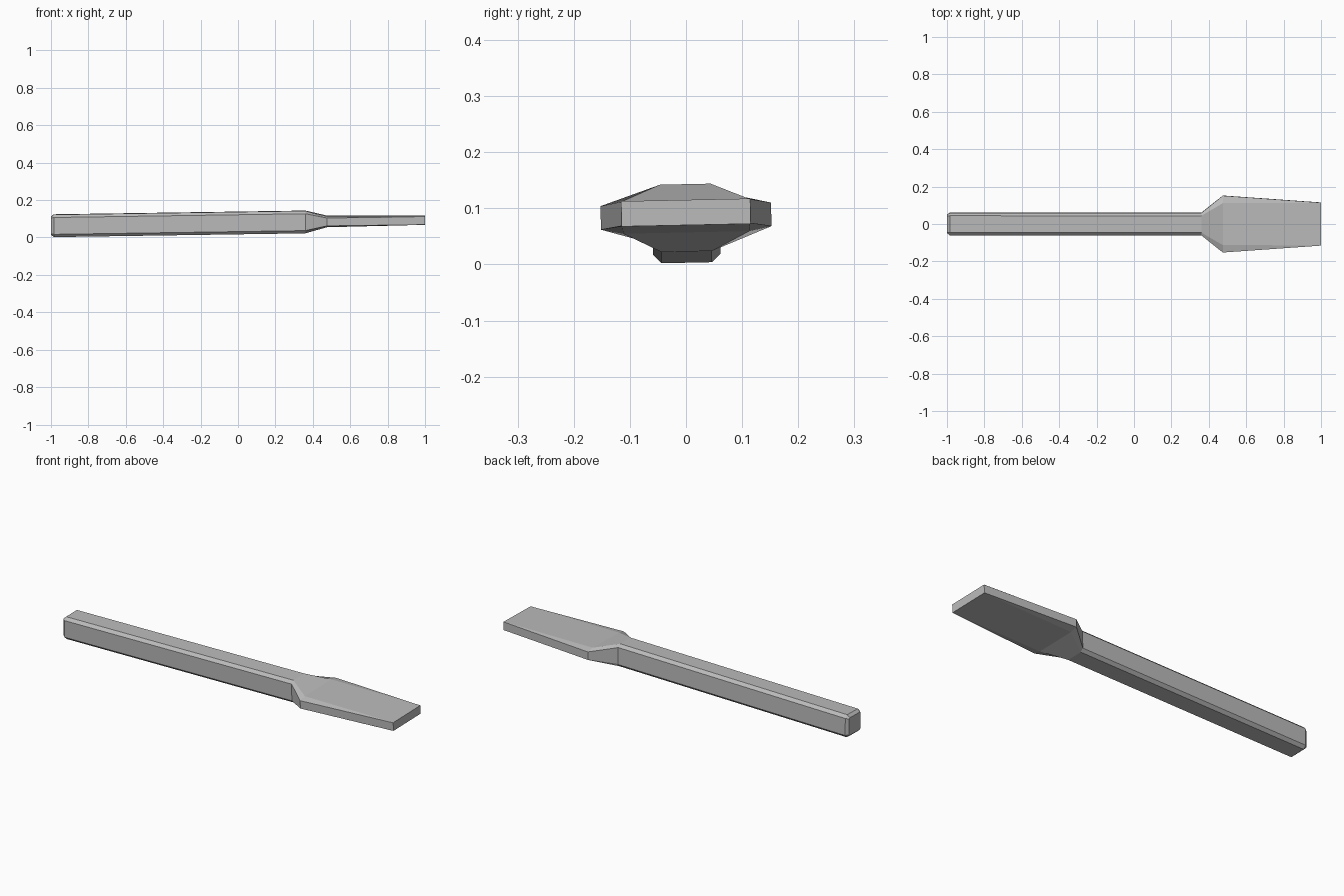
import bpy, bmesh, math

cube = bpy.data.objects.get("Cube")
if cube:
    bpy.data.objects.remove(cube, do_unlink=True)

# Single grey metal
metal = bpy.data.materials.new("grey_metal")
metal.use_nodes = True
grey = (0.5, 0.5, 0.5, 1)
metal.diffuse_color = grey
metal.node_tree.nodes["Principled BSDF"].inputs["Base Color"].default_value = grey

ROLL = math.radians(1.2)
ROLL_Z = 0.085


def section(bm, x, half, low, high, cy, cz):
    """Chamfered rectangular ring across the tool, slightly rolled."""
    quarter = [(half, high - cz), (half - cy, high)]
    low_part = [(half - cy, low), (half, low + cz)]
    ring = quarter + [(-y, z) for y, z in reversed(quarter)]
    ring += [(-y, z) for y, z in reversed(low_part)] + low_part
    verts = []
    for y, z in ring:
        dz = z - ROLL_Z
        verts.append(bm.verts.new((x, y * math.cos(ROLL) - dz * math.sin(ROLL),
                                   ROLL_Z + y * math.sin(ROLL) + dz * math.cos(ROLL))))
    return verts


# Stations: x, half width, bottom, top, chamfer across, chamfer down
stations = [
    (-1.0, 0.048, 0.016, 0.110, 0.005, 0.005),    # butt face
    (-0.985, 0.060, 0.003, 0.123, 0.015, 0.015),  # shank start
    (0.36, 0.060, 0.023, 0.143, 0.015, 0.015),    # shank end
    (0.475, 0.152, 0.057, 0.115, 0.040, 0.008),   # blade shoulder
    (1.0, 0.115, 0.070, 0.115, 0.001, 0.001),     # blade tip
]

# Shank and blade lofted as one forged bar
bm = bmesh.new()
rings = [section(bm, *s) for s in stations]
for a, b in zip(rings, rings[1:]):
    for i in range(len(a)):
        j = (i + 1) % len(a)
        bm.faces.new((a[i], a[j], b[j], b[i]))
bm.faces.new(rings[0])
bm.faces.new(rings[-1])
bmesh.ops.recalc_face_normals(bm, faces=bm.faces)

mesh = bpy.data.meshes.new("chisel_bar")
bm.to_mesh(mesh)
bm.free()
mesh.materials.append(metal)
bar = bpy.data.objects.new("chisel_bar", mesh)
bpy.context.collection.objects.link(bar)
